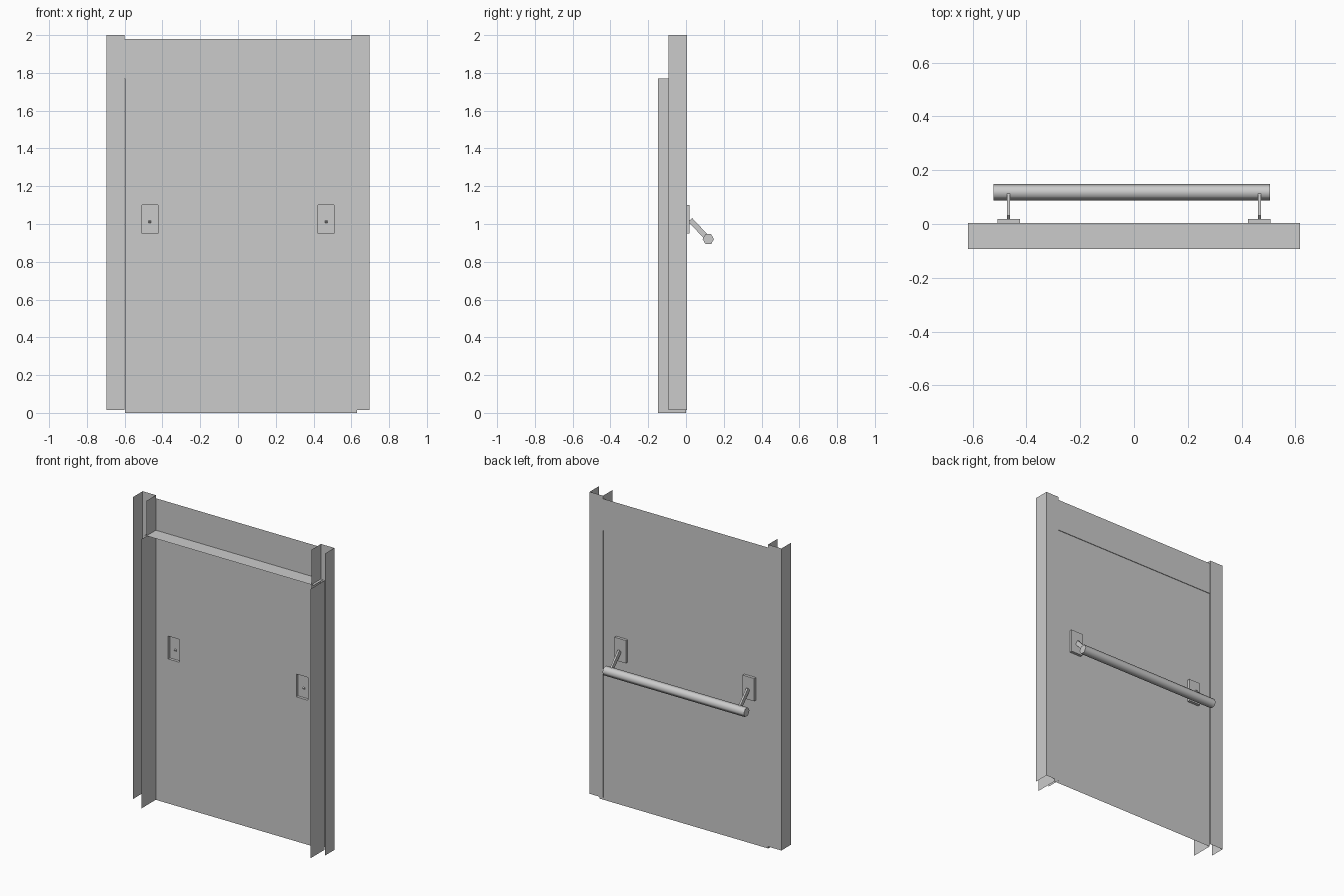
import bpy, bmesh, math
from mathutils import Matrix, Vector

if "Cube" in bpy.data.objects:
    bpy.data.objects.remove(bpy.data.objects["Cube"])


def make(name, bm):
    me = bpy.data.meshes.new(name)
    bm.to_mesh(me)
    bm.free()
    ob = bpy.data.objects.new(name, me)
    bpy.context.collection.objects.link(ob)
    return ob


def sheet(name, profile, direction, hole_cells=None):
    """Sweep an open profile along a direction as thin sheet metal."""
    bm = bmesh.new()
    vs = [bm.verts.new(p) for p in profile]
    edges = [bm.edges.new(p) for p in zip(vs, vs[1:])]
    new = bmesh.ops.extrude_edge_only(bm, edges=edges)["geom"]
    bmesh.ops.translate(bm, vec=direction,
                        verts=[g for g in new if isinstance(g, bmesh.types.BMVert)])
    return make(name, bm)


BACK, FRONT = 0.005, -0.093
MOUNT_X, MOUNT_W = 0.466, 0.042
MOUNT_Z0, MOUNT_Z1 = 0.95, 1.10
LEFT, RIGHT, DOOR_TOP, DOOR_FRONT, DOOR_Y = -0.598, 0.63, 1.77, -0.148, 0.0

# Frame posts: U channels open to the front
for side, label in ((-1, "left"), (1, "right")):
    sheet(label + "_frame_post",
          [(side * x, y, 0.015) for x, y in
           ((0.697, FRONT), (0.697, BACK), (0.6, BACK), (0.6, FRONT))],
          (0, 0, 1.985))

# Header: upright sheet with a forward lip along the bottom
sheet("frame_header",
      [(-0.617, y, z) for y, z in ((0.004, 1.98), (0.004, DOOR_TOP), (FRONT, DOOR_TOP))],
      (1.234, 0, 0))

# Door panel with two rectangular openings for the handle mounts
xs = [LEFT] + [s * MOUNT_X + d for s in (-1, 1) for d in (-MOUNT_W, MOUNT_W)] + [RIGHT]
zs = [0, MOUNT_Z0, MOUNT_Z1, DOOR_TOP]
bm = bmesh.new()
grid = [[bm.verts.new((x, DOOR_Y, z)) for z in zs] for x in xs]
for i in range(len(xs) - 1):
    for j in range(len(zs) - 1):
        if not (j == 1 and i in (1, 3)):
            bm.faces.new((grid[i][j], grid[i + 1][j], grid[i + 1][j + 1], grid[i][j + 1]))
make("door_panel", bm)

# Door side flanges
for x, label in ((LEFT, "left"), (RIGHT, "right")):
    sheet(label + "_door_flange", [(x, DOOR_FRONT, 0), (x, DOOR_Y, 0)], (0, 0, DOOR_TOP))

# Handle mounts (pans open to the front) and slanted arms
BAR = Vector((0, 0.118, 0.92))
for side, label in ((-1, "left"), (1, "right")):
    bm = bmesh.new()
    bmesh.ops.create_cube(bm, size=1, matrix=Matrix.Translation(
        (side * MOUNT_X, (DOOR_Y + 0.018) / 2, (MOUNT_Z0 + MOUNT_Z1) / 2))
        @ Matrix.Diagonal((2 * MOUNT_W, 0.018 - DOOR_Y, MOUNT_Z1 - MOUNT_Z0, 1)))
    bm.normal_update()
    bmesh.ops.delete(bm, geom=[f for f in bm.faces if f.normal.y < -0.9], context="FACES_ONLY")
    make(label + "_handle_mount", bm)

    start = Vector((0, 0.022, 1.022))
    d = BAR - start
    bm = bmesh.new()
    bmesh.ops.create_cube(bm, size=1, matrix=Matrix.Translation(
        (start + BAR) / 2 + Vector((side * (MOUNT_X + 0.001), 0, 0)))
        @ Matrix.Rotation(math.atan2(d.z, d.y), 4, "X")
        @ Matrix.Diagonal((0.012, d.length, 0.028, 1)))
    make(label + "_handle_arm", bm)

# Push bar: six-sided rod, smooth around, sharp at the caps
bm = bmesh.new()
bmesh.ops.create_cone(bm, cap_ends=True, segments=6, radius1=0.03, radius2=0.03, depth=1.028,
                      matrix=Matrix.Translation((-0.009, BAR.y, BAR.z))
                      @ Matrix.Rotation(math.radians(90), 4, "X")
                      @ Matrix.Rotation(math.radians(90), 4, "Y"))
# Turn the hexagon so its points face front and back
bm.verts.ensure_lookup_table()
if max(v.co.y for v in bm.verts) < BAR.y + 0.029:
    bmesh.ops.rotate(bm, verts=bm.verts, cent=BAR, matrix=Matrix.Rotation(math.radians(30), 3, "X"))
bar = make("push_bar", bm)
bpy.context.view_layer.objects.active = bar
bar.select_set(True)
bpy.ops.object.shade_smooth_by_angle(angle=math.radians(65))
